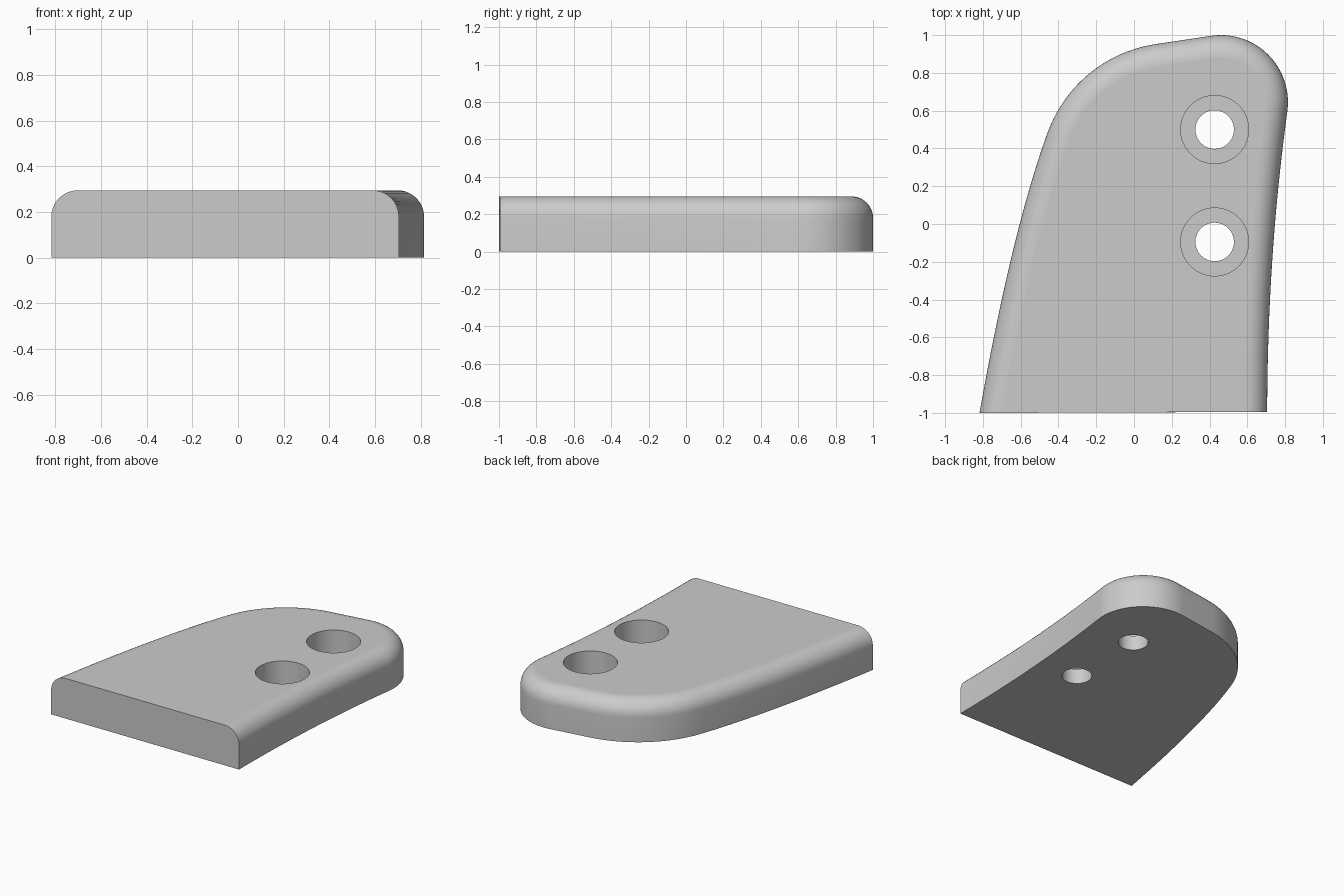
import bpy, bmesh, math
from mathutils import Vector

HEIGHT, ROUND, STEPS = 0.295, 0.115, 10

cube = bpy.data.objects.get("Cube")
if cube:
    bpy.data.objects.remove(cube, do_unlink=True)

grey = bpy.data.materials.new("plain_grey")
grey.use_nodes = True
grey.diffuse_color = (0.6, 0.6, 0.6, 1)
grey.node_tree.nodes["Principled BSDF"].inputs["Base Color"].default_value = (0.6, 0.6, 0.6, 1)


def bezier(a, b, c, n):
    a, b, c = Vector(a), Vector(b), Vector(c)
    return [a * (1 - t) ** 2 + b * 2 * t * (1 - t) + c * t * t
            for t in (i / n for i in range(n + 1))]


def arc(centre, radius, start, end, n):
    angles = [math.radians(start + (end - start) * i / n) for i in range(n + 1)]
    return [Vector((centre[0] + radius * math.cos(a), centre[1] + radius * math.sin(a)))
            for a in angles]


# Outline, clockwise from the front right corner to the front left corner
outline = bezier((-0.818, -1), (-0.646, -0.034), (-0.457, 0.486), 20)
outline += arc((0.22, 0.24), 0.72, 160, 99, 20)[1:]
outline += arc((0.46, 0.645), 0.355, 99, -8, 32)
outline += bezier((0.812, 0.596), (0.707, -0.16), (0.705, -0.995), 20)[1:]


def inset(d):
    """Move the outline inwards, keeping both ends on the front edge."""
    result = []
    last = len(outline) - 1
    for i, p in enumerate(outline):
        t = (outline[min(i + 1, last)] - outline[max(i - 1, 0)]).normalized()
        n = Vector((t.y, -t.x))
        result.append(p + (Vector((d / n.x, 0)) if i in (0, last) else n * d))
    return result


# Plate body: straight wall, then a quarter-round top edge
levels = [(0, 0)]
for i in range(STEPS + 1):
    a = math.pi / 2 * i / STEPS
    levels.append((ROUND * (1 - math.cos(a)), HEIGHT - ROUND + ROUND * math.sin(a)))

bm = bmesh.new()
rings = [[bm.verts.new((p.x, p.y, z)) for p in inset(d)] for d, z in levels]
for low, high in zip(rings, rings[1:]):
    for i in range(len(low) - 1):
        bm.faces.new((low[i], low[i + 1], high[i + 1], high[i]))
bm.faces.new(rings[0])
bm.faces.new(rings[-1])
bm.faces.new([r[0] for r in rings] + [r[-1] for r in reversed(rings)])
bmesh.ops.recalc_face_normals(bm, faces=bm.faces)
mesh = bpy.data.meshes.new("plate")
bm.to_mesh(mesh)
bm.free()
plate = bpy.data.objects.new("plate", mesh)
bpy.context.collection.objects.link(plate)
mesh.materials.append(grey)
bpy.ops.object.select_all(action='DESELECT')


# Two counterbored screw holes
def drill(x, y, radius, bottom):
    top = HEIGHT + 0.1
    bpy.ops.mesh.primitive_cylinder_add(vertices=64, radius=radius, depth=top - bottom,
                                        location=(x, y, (top + bottom) / 2))
    cutter = bpy.context.object
    cutter.name = "hole_cutter"
    cutter.hide_render = True
    cutter.data.materials.append(grey)
    mod = plate.modifiers.new("hole", 'BOOLEAN')
    mod.operation, mod.solver, mod.object = 'DIFFERENCE', 'EXACT', cutter
    bpy.context.view_layer.objects.active = plate
    bpy.ops.object.modifier_apply(modifier=mod.name)
    bpy.data.objects.remove(cutter, do_unlink=True)


for y in (0.5, -0.095):
    drill(0.427, y, 0.18, 0.11)
    drill(0.427, y, 0.102, -0.1)

# Smooth round sides, flat top, bottom and hole floors
bpy.ops.object.select_all(action='DESELECT')
plate.select_set(True)
bpy.context.view_layer.objects.active = plate
bpy.ops.object.shade_smooth_by_angle(angle=math.radians(30))
for face in plate.data.polygons:
    if abs(face.normal.z) > 0.999:
        face.use_smooth = False
